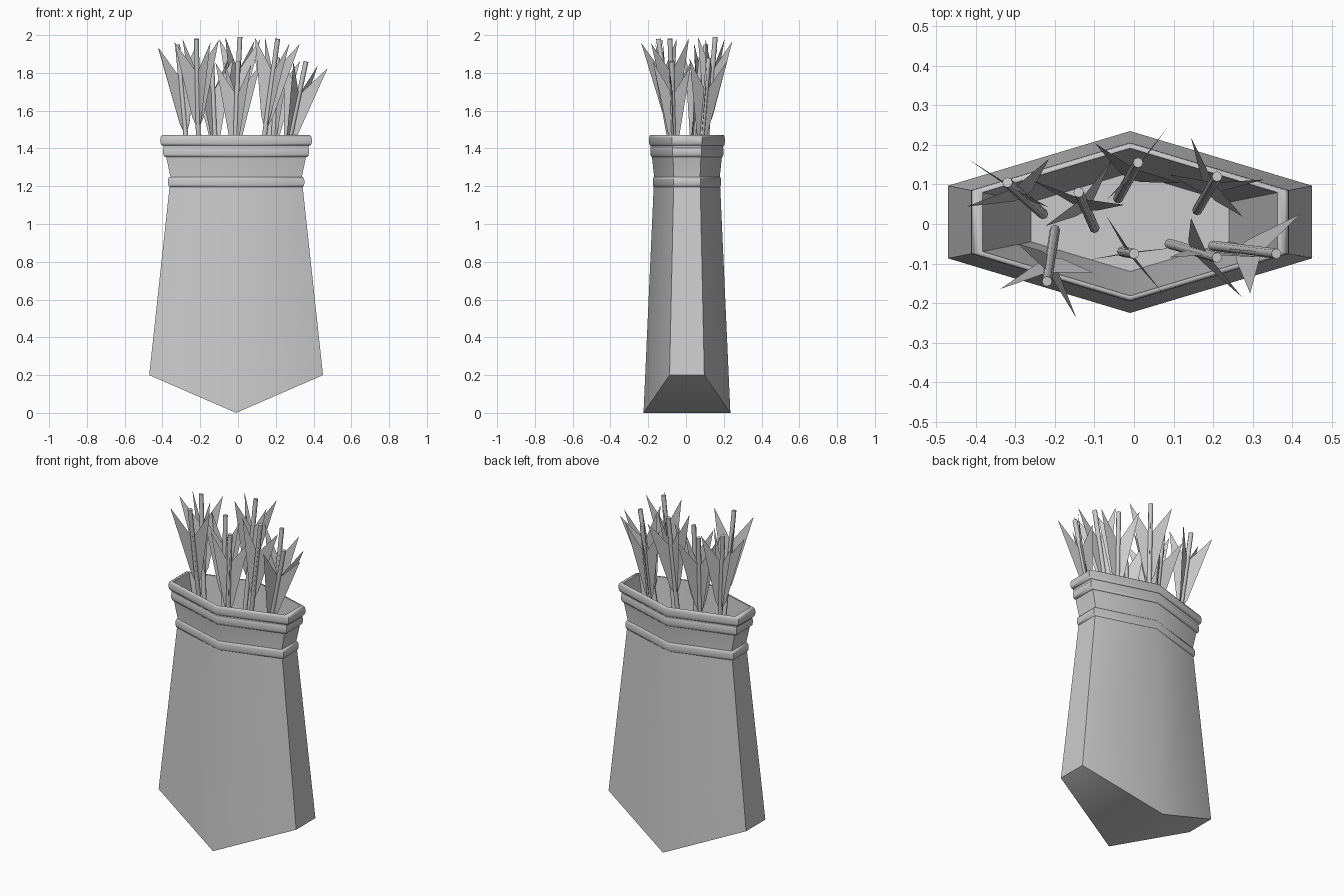
import bpy, bmesh, math
from mathutils import Vector

if "Cube" in bpy.data.objects:
    bpy.data.objects.remove(bpy.data.objects["Cube"], do_unlink=True)

CENTRE = Vector((-0.01, 0.005, 0))
HEXAGON = [(1, -0.2), (1, 0.2), (0, 0.5), (-1, 0.2), (-1, -0.2), (0, -0.5)]

grey = bpy.data.materials.new("light_grey")
grey.use_nodes = True
COLOUR = (0.6, 0.6, 0.6, 1)
grey.diffuse_color = COLOUR
grey.node_tree.nodes["Principled BSDF"].inputs["Base Color"].default_value = COLOUR


def finish(bm, name, angle=60, fix_normals=True):
    if fix_normals:
        bmesh.ops.recalc_face_normals(bm, faces=bm.faces)
    mesh = bpy.data.meshes.new(name)
    bm.to_mesh(mesh)
    bm.free()
    mesh.materials.append(grey)
    obj = bpy.data.objects.new(name, mesh)
    bpy.context.collection.objects.link(obj)
    bpy.ops.object.select_all(action="DESELECT")
    obj.select_set(True)
    bpy.context.view_layer.objects.active = obj
    bpy.ops.object.shade_smooth_by_angle(angle=math.radians(angle))
    return obj


def ring(bm, size, z, ridge_z=None):
    """Six-sided ring; the front and back corners may sit at another height."""
    return [bm.verts.new(CENTRE + Vector((x * size, y * size,
            ridge_z if x == 0 and ridge_z is not None else z))) for x, y in HEXAGON]


def bridge(bm, low, high):
    for i in range(6):
        j = (i + 1) % 6
        bm.faces.new((low[i], low[j], high[j], high[i]))


def loft(bm, profile, closed=False):
    rings = [ring(bm, s, z) for s, z in profile]
    for low, high in zip(rings, rings[1:]):
        bridge(bm, low, high)
    if closed:
        bridge(bm, rings[-1], rings[0])
    return rings


# Tapered pouch with a wedge-shaped bottom
bm = bmesh.new()
bottom = ring(bm, 0.46, 0.2, ridge_z=0)
bridge(bm, bottom, ring(bm, 0.352, 1.2))
bm.faces.new((bottom[0], bottom[5], bottom[2], bottom[1]))
bm.faces.new((bottom[2], bottom[5], bottom[4], bottom[3]))
finish(bm, "pouch")

# Flared collar, rim and lining down to the inner floor
bm = bmesh.new()
rings = loft(bm, [(0.346, 1.19), (0.348, 1.25), (0.37, 1.355), (0.385, 1.41),
                  (0.387, 1.469), (0.373, 1.469), (0.25, 0.85)])
bm.faces.new(rings[-1])
finish(bm, "collar", fix_normals=False)

# Rounded bands around the collar
for name, z0, z1, inner, outer in [("lower_band", 1.195, 1.25, 0.34, 0.362),
                                   ("middle_band", 1.355, 1.41, 0.367, 0.387),
                                   ("rim_band", 1.415, 1.47, 0.38, 0.402)]:
    bm = bmesh.new()
    profile = [(inner, z0)]
    for k in range(7):
        a = math.pi * (k / 6 - 0.5)
        profile.append((outer - 0.012 * (1 - math.cos(a)),
                        (z0 + z1) / 2 + (z1 - z0) / 2 * math.sin(a)))
    loft(bm, profile + [(inner, z1)], closed=True)
    finish(bm, name)


# Arrows: shaft plus four swept fins set in a flattened cross
def arrow(index, top, base, fin_angles):
    top, base = Vector(top), Vector(base)
    axis = (top - base).normalized()
    turn = Vector((0, 0, 1)).rotation_difference(axis)
    length = (top - base).length

    bm = bmesh.new()
    bmesh.ops.create_cone(bm, cap_ends=True, segments=8, radius1=0.013,
                          radius2=0.013, depth=length)
    for v in bm.verts:
        v.co = turn @ v.co + (top + base) / 2
    finish(bm, f"arrow_shaft_{index}", 50)

    bm = bmesh.new()
    for degrees in fin_angles:
        for a in (math.radians(degrees), math.radians(degrees + 180)):
            out = Vector((math.cos(a), math.sin(a), 0))
            outline = [(0.008, -0.47), (0.03, -0.42), (0.12, -0.01), (0.008, -0.17)]
            bm.faces.new([bm.verts.new(top + turn @ (out * r + Vector((0, 0, z))))
                          for r, z in outline])
    finish(bm, f"arrow_fins_{index}", 30, fix_normals=False)


ARROWS = [
    ((-0.32, 0.105, 1.95), (-0.23, 0.025, 0.95), (30, 149)),
    ((-0.14, 0.08, 1.88), (-0.10, -0.01, 0.9), (45, 165)),
    ((0.01, 0.155, 1.99), (-0.04, 0.065, 0.95), (50, 155)),
    ((0.21, 0.12, 1.88), (0.16, 0.035, 0.9), (-3, 123)),
    ((0.36, -0.075, 1.86), (0.20, -0.055, 1.1), (57, 175)),
    ((0.21, -0.085, 1.98), (0.09, -0.05, 1.1), (0, 123)),
    ((0.0, -0.075, 1.86), (-0.03, -0.07, 0.95), (8, 126)),
    ((-0.22, -0.145, 1.98), (-0.20, -0.015, 0.95), (10, 128)),
]
for n, (top, base, fins) in enumerate(ARROWS, 1):
    arrow(n, top, base, fins)
